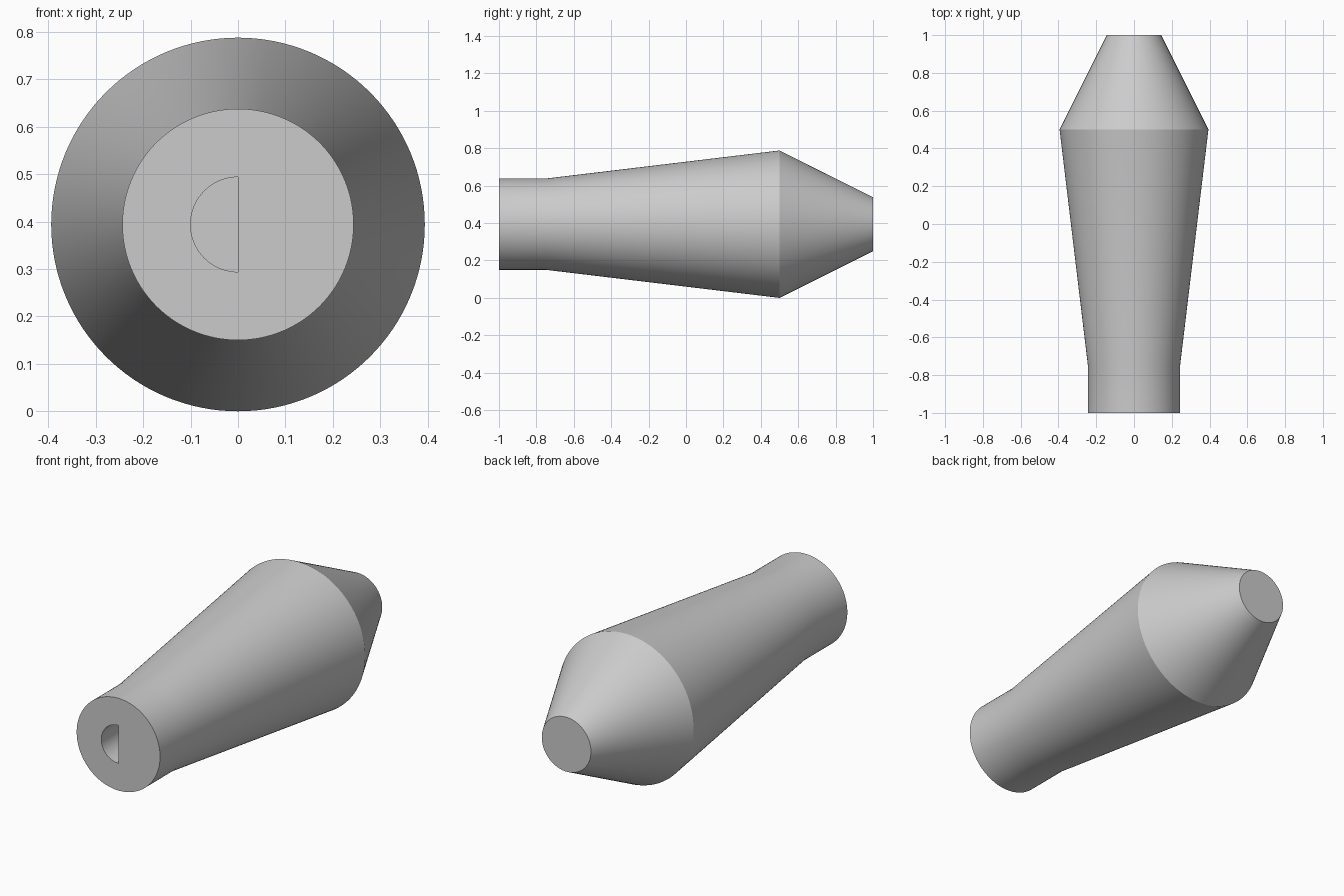
import bpy, bmesh
from math import radians, pi, sin, cos

cube = bpy.data.objects.get("Cube")
if cube:
    bpy.data.objects.remove(cube, do_unlink=True)

AXIS_Z = 0.394
SIDES = 128

grey = bpy.data.materials.new("plain grey")
grey.use_nodes = True
colour = (0.6, 0.6, 0.6, 1)
grey.diffuse_color = colour
grey.node_tree.nodes["Principled BSDF"].inputs["Base Color"].default_value = colour


def loft(name, rings):
    """Closed solid from matching rings of points, capped at both ends."""
    bm = bmesh.new()
    loops = [[bm.verts.new(p) for p in ring] for ring in rings]
    for a, b in zip(loops, loops[1:]):
        for i in range(len(a)):
            j = (i + 1) % len(a)
            bm.faces.new((a[i], a[j], b[j], b[i]))
    bm.faces.new(loops[0])
    bm.faces.new(loops[-1])
    bmesh.ops.recalc_face_normals(bm, faces=bm.faces)
    mesh = bpy.data.meshes.new(name)
    bm.to_mesh(mesh)
    bm.free()
    mesh.materials.append(grey)
    obj = bpy.data.objects.new(name, mesh)
    bpy.context.collection.objects.link(obj)
    return obj


def arc(radius, y, start, sweep, count):
    angles = [start + sweep * i / count for i in range(count + 1)]
    return [(radius * cos(a), y, AXIS_Z + radius * sin(a)) for a in angles]


# Turned body: straight shank, widening taper, short blunt nose
profile = [(0.244, -1), (0.244, -0.75), (0.394, 0.5), (0.144, 1)]
body = loft("tapered_body", [arc(r, y, 0, 2 * pi, SIDES)[:-1] for r, y in profile])

# Half-round socket sunk into the front end
cutter = loft("socket_cutter",
              [arc(0.1, y, pi / 2, pi, SIDES // 2) for y in (-1.1, -0.5)])
cutter.hide_render = True
cut = body.modifiers.new("socket", "BOOLEAN")
cut.operation = "DIFFERENCE"
cut.solver = "EXACT"
cut.object = cutter

bpy.ops.object.select_all(action="DESELECT")
body.select_set(True)
bpy.context.view_layer.objects.active = body
bpy.ops.object.modifier_apply(modifier=cut.name)
bpy.data.objects.remove(cutter, do_unlink=True)
bpy.ops.object.shade_smooth_by_angle(angle=radians(25))
